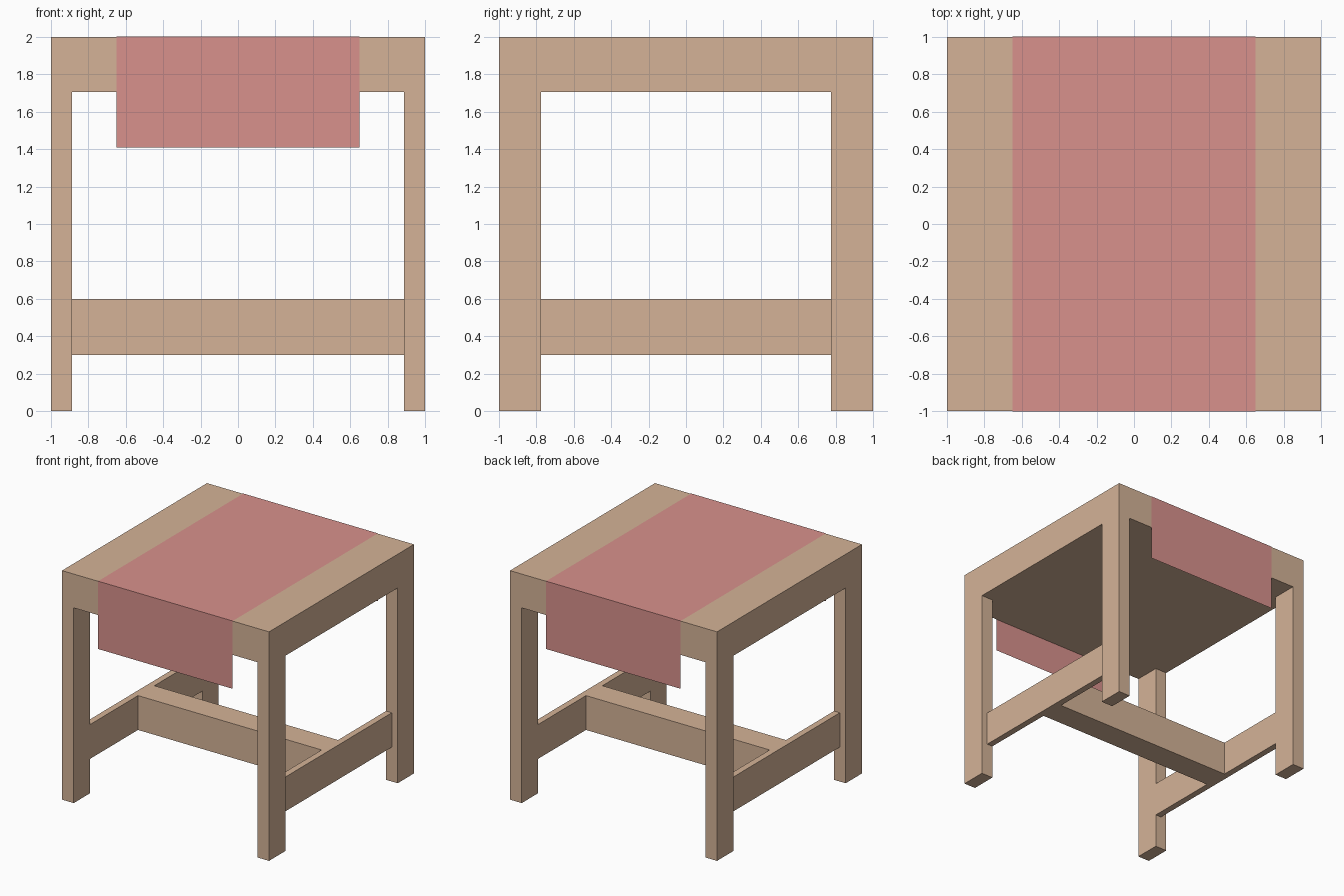
import bpy
import bmesh

if "Cube" in bpy.data.objects:
    bpy.data.objects.remove(bpy.data.objects["Cube"])


def material(name, rgb):
    mat = bpy.data.materials.new(name)
    mat.diffuse_color = (*rgb, 1)
    mat.use_nodes = True
    mat.node_tree.nodes["Principled BSDF"].inputs["Base Color"].default_value = mat.diffuse_color
    return mat


def add_object(name, bm, mat):
    mesh = bpy.data.meshes.new(name)
    bm.to_mesh(mesh)
    bm.free()
    mesh.materials.append(mat)
    obj = bpy.data.objects.new(name, mesh)
    bpy.context.collection.objects.link(obj)
    return obj


def box(name, lo, hi, mat):
    bm = bmesh.new()
    bmesh.ops.create_cube(bm, size=1)
    for v in bm.verts:
        for i in range(3):
            v.co[i] = lo[i] if v.co[i] < 0 else hi[i]
    return add_object(name, bm, mat)


wood = material("wood", (0.66, 0.45, 0.31))
cloth = material("cloth", (0.69, 0.285, 0.265))

LEG_X, LEG_Y = 0.887, 0.775      # inner faces of the legs
RAIL_LO, RAIL_HI = 0.3, 0.6      # stretcher heights

# Thick solid top
box("table_top", (-1, -1, 1.705), (1, 1, 2), wood)

# Four corner legs and two side stretchers set halfway into the legs
for sx, side in ((-1, "left"), (1, "right")):
    x = sorted((sx * LEG_X, sx))
    for sy, end in ((-1, "front"), (1, "back")):
        y = sorted((sy * LEG_Y, sy))
        box(f"{end}_{side}_leg", (x[0], y[0], 0), (x[1], y[1], 1.705), wood)
    x = sorted((sx * LEG_X, sx * 0.943))
    box(f"{side}_stretcher", (x[0], -LEG_Y, RAIL_LO), (x[1], LEG_Y, RAIL_HI), wood)

# Middle stretcher joining the two sides
box("cross_stretcher", (-LEG_X, -0.113, RAIL_LO), (LEG_X, 0.113, RAIL_HI), wood)

# Cloth runner: a folded sheet lying just proud of the top, hanging front and back
GAP = 0.002
profile = [(-1 - GAP, 1.41), (-1 - GAP, 2 + GAP), (1 + GAP, 2 + GAP), (1 + GAP, 1.41)]
bm = bmesh.new()
rows = [[bm.verts.new((x, y, z)) for x in (-0.65, 0.65)] for y, z in profile]
for a, b in zip(rows, rows[1:]):
    bm.faces.new((a[0], a[1], b[1], b[0]))
add_object("cloth_runner", bm, cloth)
